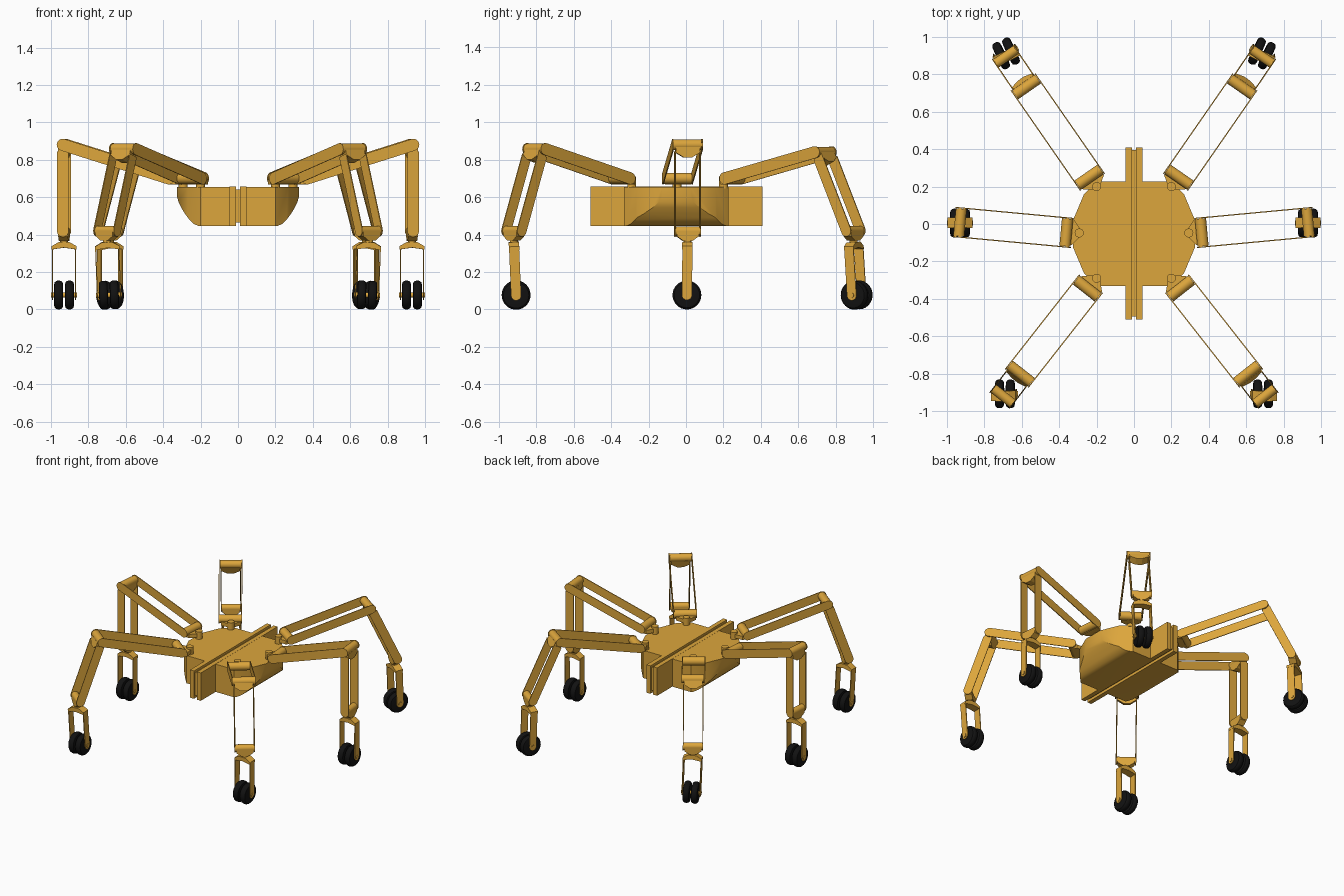
import bpy, bmesh
from math import sin, cos, pi, radians
from mathutils import Vector, Matrix

if "Cube" in bpy.data.objects:
    bpy.data.objects.remove(bpy.data.objects["Cube"])

def material(name, col):
    m = bpy.data.materials.new(name)
    m.diffuse_color = (*col, 1)
    m.use_nodes = True
    m.node_tree.nodes["Principled BSDF"].inputs["Base Color"].default_value = m.diffuse_color
    return m

ORANGE = material("orange_paint", (0.72, 0.38, 0.045))
BLACK = material("black_rubber", (0.006, 0.006, 0.006))
UP = Vector((0, 0, 1))

def frame(o, x, y):
    """Matrix with origin o, local X and Y axes given."""
    x, y = x.normalized(), y.normalized()
    z = x.cross(y)
    return Matrix.Translation(o) @ Matrix((x, y, z)).transposed().to_4x4()

def finish(name, bm, mat=ORANGE):
    bmesh.ops.recalc_face_normals(bm, faces=bm.faces)
    me = bpy.data.meshes.new(name)
    for f in bm.faces:
        f.smooth = True
    bm.to_mesh(me)
    bm.free()
    me.set_sharp_from_angle(angle=radians(30))
    me.materials.append(mat)
    ob = bpy.data.objects.new(name, me)
    bpy.context.collection.objects.link(ob)
    return ob

def add_prism(bm, pts, y0, y1, M):
    """Outline in local XZ, extruded along local Y."""
    rings = [[bm.verts.new(M @ Vector((x, y, z))) for x, z in pts] for y in (y0, y1)]
    bm.faces.new(rings[0])
    bm.faces.new(rings[1])
    for i in range(len(pts)):
        j = (i + 1) % len(pts)
        bm.faces.new((rings[0][i], rings[0][j], rings[1][j], rings[1][i]))

def prism(name, M, *parts, mat=ORANGE):
    bm = bmesh.new()
    for pts, y0, y1 in parts:
        add_prism(bm, pts, y0, y1, M)
    return finish(name, bm, mat)

def circle(r, x=0, z=0, n=24):
    return [(x + r * cos(2 * pi * i / n), z + r * sin(2 * pi * i / n)) for i in range(n)]

def rect(x0, x1, z0, z1):
    return [(x0, z0), (x1, z0), (x1, z1), (x0, z1)]

def arc(x, r, a0, n=10):
    return [(x + r * cos(a0 + pi * i / n), r * sin(a0 + pi * i / n)) for i in range(n + 1)]

def strap(x0, x1, r, round_start=True):
    """Flat bar outline with rounded ends."""
    start = arc(x0, r, pi / 2) if round_start else [(x0, r), (x0, -r)]
    return arc(x1, r, -pi / 2) + start

def pair(pts, off, th=0.006):
    return (pts, off - th / 2, off + th / 2), (pts, -off - th / 2, -off + th / 2)

# ---- body ----
I = Matrix.Identity(4)
CY = -0.052
PROFILE = [(.014, .655), (.325, .655), (.325, .60), (.318, .575), (.304, .545),
           (.284, .512), (.26, .48), (.236, .457), (.21, .445), (.014, .445)]
OUTLINE = [(.2, .28), (.268, .21), (.325, .075)]
for s, side in ((1, "right"), (-1, "left")):
    bm = bmesh.new()
    add_prism(bm, [(s * x, z) for x, z in PROFILE], CY - .28, CY + .28, I)
    for (x0, y0), (x1, y1) in zip(OUTLINE, OUTLINE[1:]):
        for f in (1, -1):
            r = bmesh.ops.bisect_plane(
                bm, geom=bm.verts[:] + bm.edges[:] + bm.faces[:], dist=1e-6,
                plane_co=(s * x0, CY + f * y0, 0),
                plane_no=(s * (y0 - y1), f * (x1 - x0), 0), clear_outer=True)
            edges = [e for e in bm.edges if e.is_boundary]
            if edges:
                bmesh.ops.holes_fill(bm, edges=edges, sides=0)
    finish(side + "_hull", bm)
    a, b = sorted((s * .012, s * .045))
    prism(side + "_keel_plate", I, (rect(a, b, .445, .656), -.51, .41))
prism("centre_spine", I, (rect(-.013, .013, .465, .64), -.495, .395))

# ---- wheel profile (radius, offset along axle) ----
TYRE = [(.012, -.022), (.058, -.0235), (.068, -.021), (.074, -.014), (.077, -.005)]
TYRE += [(r, -y) for r, y in reversed(TYRE)]

def wheels(name, M):
    bm = bmesh.new()
    n = 32
    for off in (-.029, .029):
        rings = [[bm.verts.new(M @ Vector((r * cos(2 * pi * i / n), y + off, r * sin(2 * pi * i / n))))
                  for i in range(n)] for r, y in TYRE]
        for k in range(len(rings)):
            a, b = rings[k], rings[(k + 1) % len(rings)]
            for i in range(n):
                j = (i + 1) % n
                bm.faces.new((a[i], a[j], b[j], b[i]))
    finish(name, bm, BLACK)

# ---- legs: pivot, hip, knee, ankle, wheel centre, wheel heading ----
LEGS = {
    "front": ((.20, -.29), (.25, -.345, .70), (.607, -.80, .857), (.70, -.92, .42), (.69, -.908, .077), 0),
    "middle": ((.293, -.048), (.362, -.045, .70), (.93, .008, .88), (.93, .008, .418), (.93, .005, .077), 0),
    "rear": ((.20, .20), (.24, .25, .70), (.575, .733, .84), (.685, .895, .42), (.684, .912, .077), 25),
}

def build_leg(name, s, pivot, hip, knee, ankle, wheel, yaw):
    hip, knee, ankle, wheel = (Vector((s * p[0], p[1], p[2])) for p in (hip, knee, ankle, wheel))
    pivot = Vector((s * pivot[0], pivot[1], .655))
    d = (knee - hip)
    d.z = 0
    d.normalize()
    t = UP.cross(d)                      # hinge axis
    u = (ankle - knee).normalized()      # lower leg direction
    L = (ankle - knee).length

    # hip turntable, bracket and hinge barrel
    reach = (hip - pivot).dot(d)
    prism(name + "_hip_turntable", frame(pivot, d, UP), (circle(.024), -.01, .055))
    taper = [(-.005, -.02), (reach - .035, -.068), (reach, -.068),
             (reach, .068), (reach - .035, .068), (-.005, .02)]
    prism(name + "_hip_bracket", frame(pivot, d, UP), (taper, .012, .04))
    prism(name + "_hip_barrel", frame(hip, d, t), (circle(.03), -.074, .074))

    # upper leg: two thin bars
    M = frame(hip, knee - hip, t)
    prism(name + "_upper_leg", M, *pair(strap(0, (knee - hip).length, .032), .078))

    # knee barrel and bracket
    prism(name + "_knee_barrel", frame(knee, d, t), (circle(.029), -.074, .074))
    K = frame(knee, u, u.cross(t))
    prism(name + "_knee_bracket", K,
          ([(.012, -.064), (.042, -.064), (.068, -.022), (.068, .022), (.042, .064), (.012, .064)], -.027, .027))

    # lower leg: two thin bars
    prism(name + "_lower_leg", frame(knee, u, t), *pair(strap(.036, L, .031, False), .067))

    # ankle barrel, bracket and swivel
    prism(name + "_ankle_barrel", frame(ankle, d, t), (circle(.026), -.066, .066))
    A = frame(ankle, -UP, (-UP).cross(t))
    prism(name + "_ankle_bracket", A,
          ([(0, -.058), (.028, -.058), (.052, -.024), (.052, .024), (.028, .058), (0, .058)], -.026, .026))
    prism(name + "_ankle_swivel", frame(ankle, d, UP), (circle(.022), -.075, -.03))

    # wheel fork: roof-shaped crown, two blades, axle
    a = radians(yaw)
    axle = Vector((cos(a), -s * sin(a), 0))
    top = Vector((ankle.x, ankle.y, .36))
    down = wheel - top
    axle = (axle - down * axle.dot(down) / down.length_squared).normalized()
    F = frame(top, down, axle)
    crown = [(0, -.028), (.022, -.066), (.04, -.066), (.03, 0), (.04, .066), (.022, .066), (0, .028)]
    prism(name + "_fork_crown", frame(top, down, down.cross(axle)), (crown, -.028, .028))
    prism(name + "_fork_blades", F, *pair(strap(.025, down.length, .027, False), .062))
    W = frame(wheel, down, axle)
    prism(name + "_axle", W, (circle(.014, n=16), -.07, .07))
    wheels(name + "_wheels", W)

for s, side in ((1, "right"), (-1, "left")):
    for pos, data in LEGS.items():
        build_leg(f"{side}_{pos}", s, *data)
